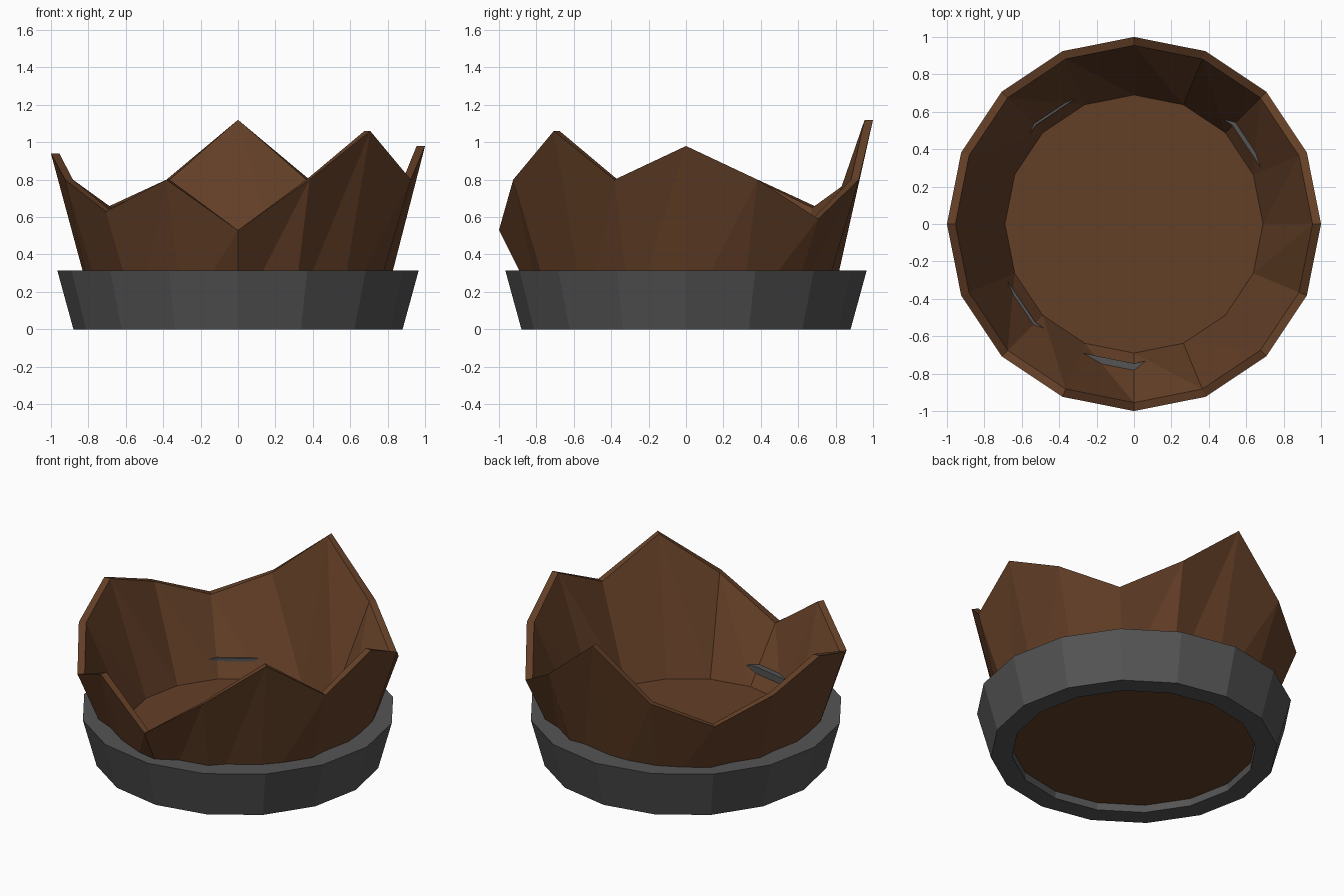
import bpy, bmesh, math

if "Cube" in bpy.data.objects:
    bpy.data.objects.remove(bpy.data.objects["Cube"])

SIDES = 16


def material(name, rgb):
    mat = bpy.data.materials.new(name)
    mat.diffuse_color = (*rgb, 1.0)
    mat.use_nodes = True
    mat.node_tree.nodes["Principled BSDF"].inputs["Base Color"].default_value = mat.diffuse_color
    return mat


def ring(bm, radius, heights):
    """Ring of vertices; heights is one z value or one per corner."""
    if not isinstance(heights, list):
        heights = [heights] * SIDES
    return [bm.verts.new((radius * math.cos(2 * math.pi * i / SIDES),
                          radius * math.sin(2 * math.pi * i / SIDES), z))
            for i, z in enumerate(heights)]


def bridge(bm, low, high, split=False):
    """Join two rings with quads, or with triangles where faces are warped."""
    for i in range(SIDES):
        j = (i + 1) % SIDES
        if split:
            bm.faces.new((low[i], low[j], high[j]))
            bm.faces.new((low[i], high[j], high[i]))
        else:
            bm.faces.new((low[i], low[j], high[j], high[i]))


def finish(bm, name, mat):
    bmesh.ops.recalc_face_normals(bm, faces=bm.faces[:])
    mesh = bpy.data.meshes.new(name)
    bm.to_mesh(mesh)
    bm.free()
    mesh.materials.append(mat)
    obj = bpy.data.objects.new(name, mesh)
    bpy.context.collection.objects.link(obj)
    return obj


wood = material("brown wood", (0.127, 0.050, 0.020))
iron = material("dark iron", (0.090, 0.090, 0.090))

# Broken wooden tub: jagged rim alternates fixed corners with peaks and notches
peaks = [0.98, 0.59, 1.12, 0.65, 0.94, 0.63, 0.53, 1.06]
rim = [z for p in peaks for z in (p, 0.80)]

bm = bmesh.new()
base = ring(bm, 0.76, 0.05)
rim_outer = ring(bm, 1.0, rim)
rim_inner = ring(bm, 0.955, rim)
floor = ring(bm, 0.69, 0.20)
bridge(bm, base, rim_outer, split=True)
bridge(bm, rim_outer, rim_inner)
bridge(bm, floor, rim_inner, split=True)
bm.faces.new(base)
bm.faces.new(floor)
finish(bm, "wooden_tub", wood)

# Flared iron hoop around the foot
bm = bmesh.new()
rings = [ring(bm, r, z) for r, z in
         ((0.88, 0.0), (0.966, 0.315), (0.745, 0.315), (0.75, 0.0))]
for k in range(4):
    bridge(bm, rings[k], rings[(k + 1) % 4])
finish(bm, "iron_hoop", iron)
